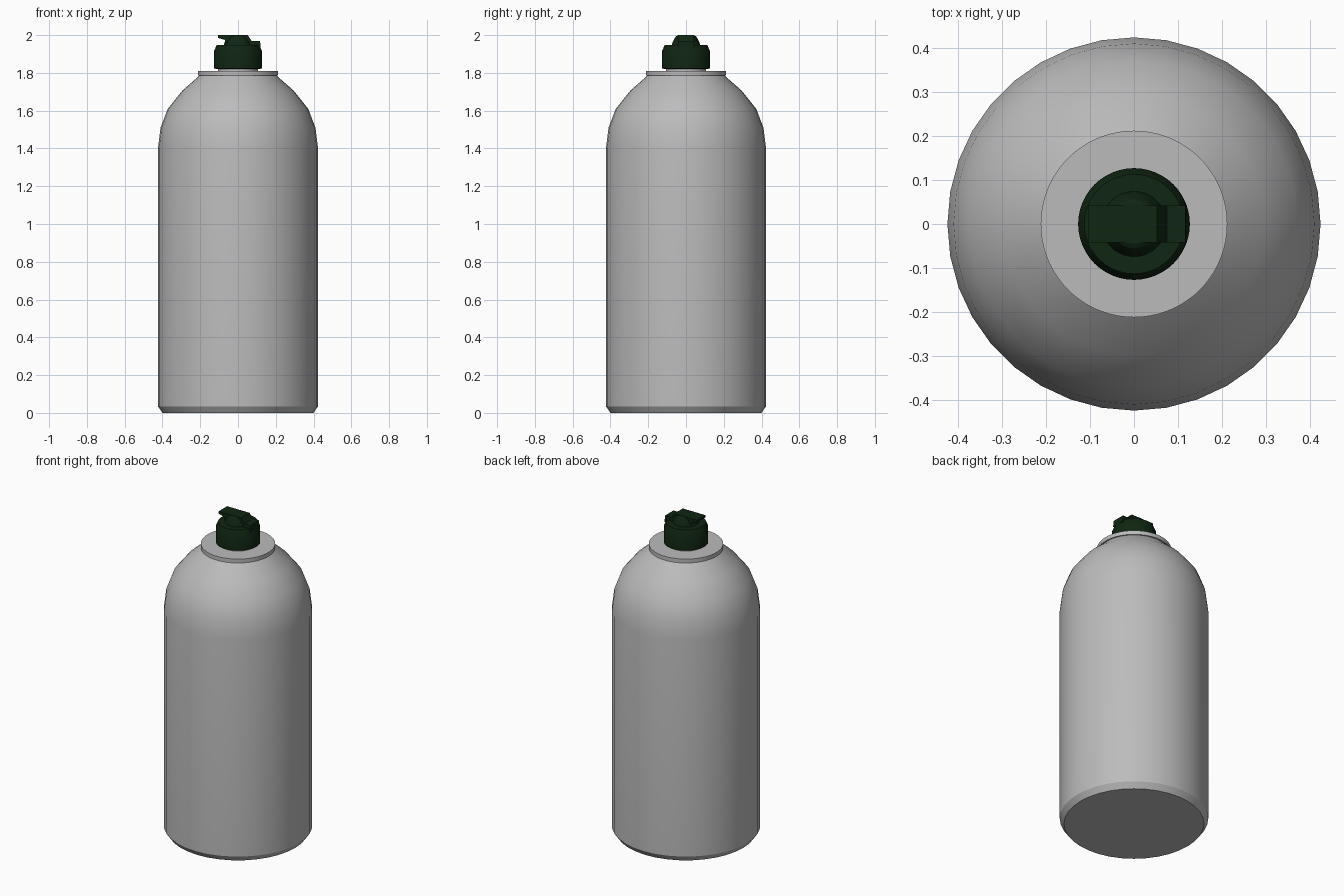
import bpy
import math

cube = bpy.data.objects.get("Cube")
if cube:
    bpy.data.objects.remove(cube, do_unlink=True)


def make_material(name, color, roughness):
    mat = bpy.data.materials.new(name)
    mat.use_nodes = True
    mat.diffuse_color = (*color, 1)
    shader = next(n for n in mat.node_tree.nodes if n.type == 'BSDF_PRINCIPLED')
    shader.inputs["Base Color"].default_value = (*color, 1)
    shader.inputs["Roughness"].default_value = roughness
    return mat


grey = make_material("light grey", (0.5, 0.5, 0.5), 0.5)
green = make_material("dark green", (0.005, 0.019, 0.006), 0.5)


def build(name, verts, faces, mat):
    mesh = bpy.data.meshes.new(name)
    mesh.from_pydata(verts, [], faces)
    mesh.materials.append(mat)
    obj = bpy.data.objects.new(name, mesh)
    bpy.context.collection.objects.link(obj)
    bpy.ops.object.select_all(action='DESELECT')
    obj.select_set(True)
    bpy.context.view_layer.objects.active = obj
    bpy.ops.object.shade_smooth_by_angle(angle=math.radians(28))
    return obj


def lathe(name, profile, sides, mat):
    """Revolve (radius, height) points around z, closed at both ends."""
    verts = [(r * math.cos(math.tau * i / sides), r * math.sin(math.tau * i / sides), z)
             for r, z in profile for i in range(sides)]
    faces = [(k * sides + i, k * sides + (i + 1) % sides,
              (k + 1) * sides + (i + 1) % sides, (k + 1) * sides + i)
             for k in range(len(profile) - 1) for i in range(sides)]
    faces.append(tuple(reversed(range(sides))))
    faces.append(tuple(range(len(verts) - sides, len(verts))))
    return build(name, verts, faces, mat)


def extrude_side(name, outline, half_width, mat):
    """Extrude a counter-clockwise (x, z) outline along y."""
    n = len(outline)
    verts = [(x, y, z) for y in (-half_width, half_width) for x, z in outline]
    faces = [tuple(range(n)), tuple(reversed(range(n, 2 * n)))]
    faces += [(i, i + n, (i + 1) % n + n, (i + 1) % n) for i in range(n)]
    return build(name, verts, faces, mat)


# Bottle with chamfered foot and rounded shoulder
lathe("bottle_body", [(0.4, 0), (0.424, 0.035), (0.424, 1.4), (0.41, 1.51),
                      (0.372, 1.61), (0.296, 1.705), (0.205, 1.785)], 36, grey)

# Collar disc and neck
lathe("shoulder_collar", [(0.212, 1.785), (0.212, 1.81)], 72, grey)
lathe("neck", [(0.105, 1.8), (0.105, 1.83)], 48, grey)

# Cap with bevelled top and raised centre
lathe("cap", [(0.105, 1.82), (0.127, 1.823), (0.127, 1.915), (0.113, 1.947)], 48, green)
lathe("cap_dome", [(0.075, 1.94), (0.072, 1.96), (0.055, 1.992), (0.045, 1.998)], 48, green)

# Flip spout overhanging one side, hinge block on the other
extrude_side("spout", [(-0.105, 1.985), (-0.07, 1.975), (-0.06, 1.955), (0.06, 1.955),
                       (0.075, 1.965), (0.052, 2.0), (-0.105, 2.0)], 0.042, green)
extrude_side("hinge_block", [(0.05, 1.93), (0.12, 1.93), (0.117, 1.97),
                             (0.075, 1.97), (0.05, 1.95)], 0.042, green)
